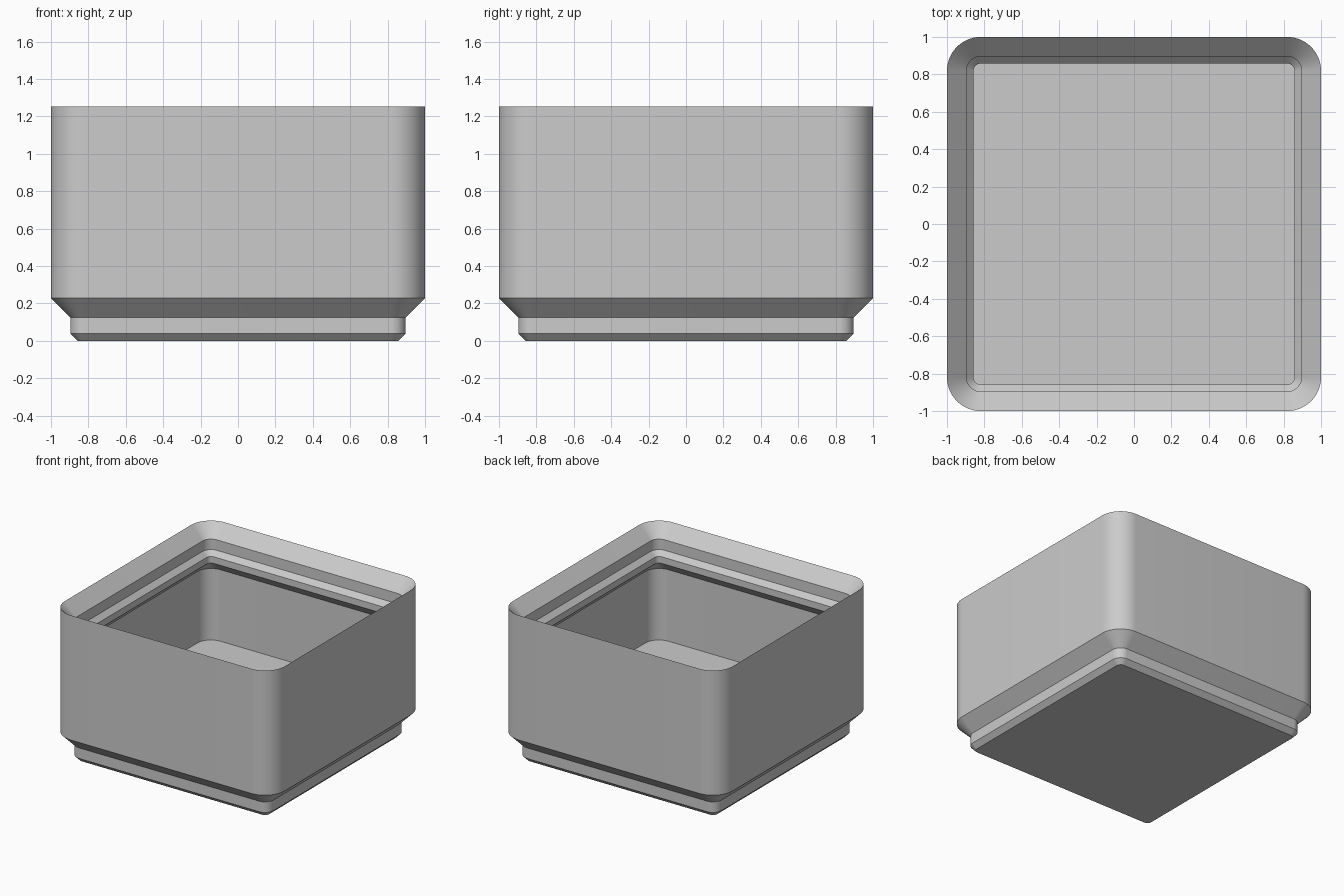
import bpy
import bmesh
from math import cos, sin, pi, radians

cube = bpy.data.objects.get("Cube")
if cube:
    bpy.data.objects.remove(cube, do_unlink=True)

CORNER = 0.819   # centre of every corner arc, shared by all rings
STEPS = 14       # segments per rounded corner

# Half width and height, from the base, up the outside, over the rim, down to the floor
PROFILE = [
    (0.858, 0.0), (0.896, 0.039), (0.896, 0.125), (1.0, 0.229),     # stepped foot
    (1.0, 1.253),                                                   # outer wall, sharp rim
    (0.896, 1.149), (0.896, 1.063), (0.858, 1.024),                 # stacking lip
    (0.858, 0.97), (0.942, 0.886),                                  # lip underside
    (0.942, 0.299),                                                 # inner wall
]


def rounded_ring(bm, half, z):
    """Rounded square of the given half width."""
    radius = half - CORNER
    verts = []
    for quarter, (sx, sy) in enumerate([(1, 1), (-1, 1), (-1, -1), (1, -1)]):
        for i in range(STEPS + 1):
            a = (quarter + i / STEPS) * pi / 2
            verts.append(bm.verts.new((sx * CORNER + radius * cos(a),
                                       sy * CORNER + radius * sin(a), z)))
    return verts


# Loft the rings into one closed body, capped by the base and the floor
bm = bmesh.new()
rings = [rounded_ring(bm, half, z) for half, z in PROFILE]
for low, high in zip(rings, rings[1:]):
    for i in range(len(low)):
        j = (i + 1) % len(low)
        bm.faces.new((low[i], low[j], high[j], high[i]))
bm.faces.new(rings[0][::-1])
bm.faces.new(rings[-1])
bmesh.ops.recalc_face_normals(bm, faces=bm.faces)
mesh = bpy.data.meshes.new("storage_bin")
bm.to_mesh(mesh)
bm.free()

# Plain grey plastic
grey = bpy.data.materials.new("light_grey")
grey.use_nodes = True
colour = (0.6, 0.6, 0.6, 1)
grey.diffuse_color = colour
for node in grey.node_tree.nodes:
    if node.type == "BSDF_PRINCIPLED":
        node.inputs["Base Color"].default_value = colour
mesh.materials.append(grey)

storage_bin = bpy.data.objects.new("storage_bin", mesh)
bpy.context.collection.objects.link(storage_bin)
bpy.ops.object.select_all(action="DESELECT")
storage_bin.select_set(True)
bpy.context.view_layer.objects.active = storage_bin
bpy.ops.object.shade_smooth_by_angle(angle=radians(30))
